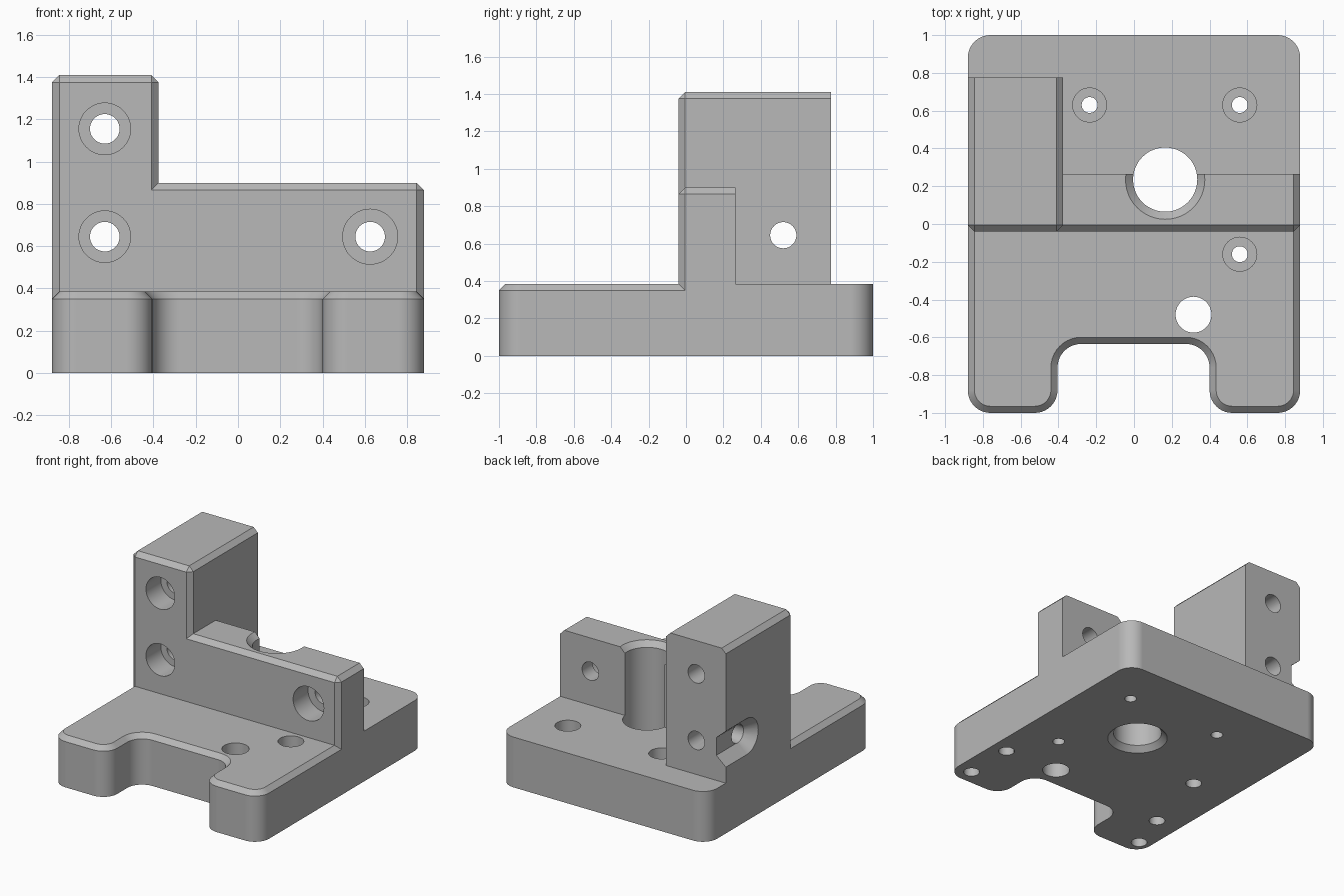
import bpy, bmesh
from math import sin, cos, pi, radians
from mathutils import Vector

if "Cube" in bpy.data.objects:
    bpy.data.objects.remove(bpy.data.objects["Cube"])

C = 0.035        # chamfer size
TOP = 0.385      # top of the base plate

grey = bpy.data.materials.new("machined_grey")
grey.use_nodes = True
grey.diffuse_color = (0.48, 0.48, 0.48, 1)
grey.node_tree.nodes["Principled BSDF"].inputs["Base Color"].default_value = (0.48, 0.48, 0.48, 1)


def loft(name, rings):
    """Solid skinned through rings of equal point count, capped at both ends."""
    bm = bmesh.new()
    loops = [[bm.verts.new(p) for p in ring] for ring in rings]
    n = len(loops[0])
    for a, b in zip(loops, loops[1:]):
        for i in range(n):
            j = (i + 1) % n
            bm.faces.new((a[i], a[j], b[j], b[i]))
    bm.faces.new(loops[0][::-1])
    bm.faces.new(loops[-1])
    bmesh.ops.remove_doubles(bm, verts=bm.verts, dist=1e-5)
    bmesh.ops.recalc_face_normals(bm, faces=bm.faces)
    mesh = bpy.data.meshes.new(name)
    bm.to_mesh(mesh)
    bm.free()
    mesh.materials.append(grey)
    obj = bpy.data.objects.new(name, mesh)
    bpy.context.collection.objects.link(obj)
    return obj


def combine(target, other, operation):
    """Apply a boolean and discard the helper."""
    mod = target.modifiers.new("boolean", 'BOOLEAN')
    mod.operation, mod.solver, mod.object = operation, 'EXACT', other
    other.hide_render = True
    graph = bpy.context.evaluated_depsgraph_get()
    mesh = bpy.data.meshes.new_from_object(target.evaluated_get(graph))
    target.modifiers.clear()
    target.data = mesh
    bpy.data.objects.remove(other)


def rounded(corners, steps=10):
    """Right-angled outline with a fillet radius at each corner."""
    pts = []
    for i, (x, y, r) in enumerate(corners):
        p = Vector((x, y))
        if r == 0:
            pts.append(p)
            continue
        a = (Vector(corners[i - 1][:2]) - p).normalized()
        b = (Vector(corners[(i + 1) % len(corners)][:2]) - p).normalized()
        for k in range(steps + 1):
            t = k / steps * pi / 2
            pts.append(p + r * ((1 - sin(t)) * a + (1 - cos(t)) * b))
    return pts


def plate_ring(z, d):
    """Plate outline with its front half inset by d."""
    s, f, r = 0.88 - d, -1 + d, 0.12 - d
    corners = [(0.88, 0.12, 0), (0.88, 1, 0.12), (-0.88, 1, 0.12), (-0.88, 0.12, 0),
               (-s, 0.1, 0), (-s, f, r), (-0.405 - d, f, r),
               (-0.405 - d, -0.635 + d, 0.125 + d), (0.4 + d, -0.635 + d, 0.125 + d),
               (0.4 + d, f, r), (s, f, r), (s, 0.1, 0)]
    return [(p.x, p.y, z) for p in rounded(corners)]


def upright(name, x0, x1, height, back):
    """Block on the plate, chamfered on its top sides and front edges."""
    def ring(y, d):
        a, b, h = x0 + d, x1 - d, height - d
        e = C - d
        return [(a, y, 0.3), (b, y, 0.3), (b, y, h - e), (b - e, y, h),
                (a + e, y, h), (a, y, h - e)]
    return loft(name, [ring(-0.04, C), ring(-0.04 + C, 0), ring(back, 0)])


def drill(axis, u, v, steps):
    """Round cutter along an axis through (u, v); steps are (position, radius)."""
    def point(t, r, k):
        p = [u + r * cos(k * pi / 24), v + r * sin(k * pi / 24)]
        p.insert("xyz".index(axis), t)
        return p
    return loft("drill", [[point(t, r, k) for k in range(48)] for t, r in steps])


# Base plate with front notch, then the tower and the low wall
bracket = loft("bracket", [plate_ring(0, 0), plate_ring(TOP - C, 0), plate_ring(TOP, C)])
combine(bracket, upright("tower", -0.88, -0.375, 1.41, 0.775), 'UNION')
combine(bracket, upright("low_wall", -0.7, 0.88, 0.9, 0.265), 'UNION')

cutters = []

# Counterbored screw holes through the uprights
for x, z, r in [(-0.63, 1.155, 0.122), (-0.63, 0.645, 0.122), (0.625, 0.645, 0.13)]:
    cutters.append(drill("y", x, z, [(-0.2, r), (0.14, r), (0.14, 0.07), (0.9, 0.07)]))

# Counterbored screw holes through the plate
for x, y in [(-0.235, 0.63), (0.56, 0.63), (0.56, -0.16)]:
    cutters.append(drill("z", x, y, [(-0.1, 0.042), (0.2, 0.042), (0.2, 0.09), (0.5, 0.09)]))

# Main bore, chamfered at both ends, and the plain hole by the notch
cutters.append(drill("z", 0.165, 0.235, [(-0.02, 0.23), (0.04, 0.17), (0.86, 0.17), (0.92, 0.23)]))
cutters.append(drill("z", 0.315, -0.48, [(-0.1, 0.095), (0.5, 0.095)]))

# Blind holes in the underside
for x, y in [(0.755, -0.885), (-0.79, -0.885), (0.755, -0.5), (-0.69, -0.57), (-0.55, 0)]:
    cutters.append(drill("z", x, y, [(-0.1, 0.056), (0.22, 0.056)]))

# Cross hole in the tower, with a tapered slot running out of its back
cutters.append(drill("x", 0.52, 0.645, [(-1, 0.07), (-0.2, 0.07)]))


def slot_ring(x, r):
    arc = [(x, 0.52 - r * sin(k * pi / 24), 0.645 + r * cos(k * pi / 24)) for k in range(25)]
    return arc + [(x, 0.95, 0.645 - r), (x, 0.95, 0.645 + r)]


cutters.append(loft("slot", [slot_ring(-0.9, 0.155), slot_ring(-0.8, 0.068)]))

for cutter in cutters:
    combine(bracket, cutter, 'DIFFERENCE')

# Smooth the round parts, keep the edges crisp
bpy.ops.object.select_all(action='DESELECT')
bracket.select_set(True)
bpy.context.view_layer.objects.active = bracket
bpy.ops.object.shade_smooth_by_angle(angle=radians(30))
weighted = bracket.modifiers.new("weighted_normals", 'WEIGHTED_NORMAL')
weighted.keep_sharp = True
